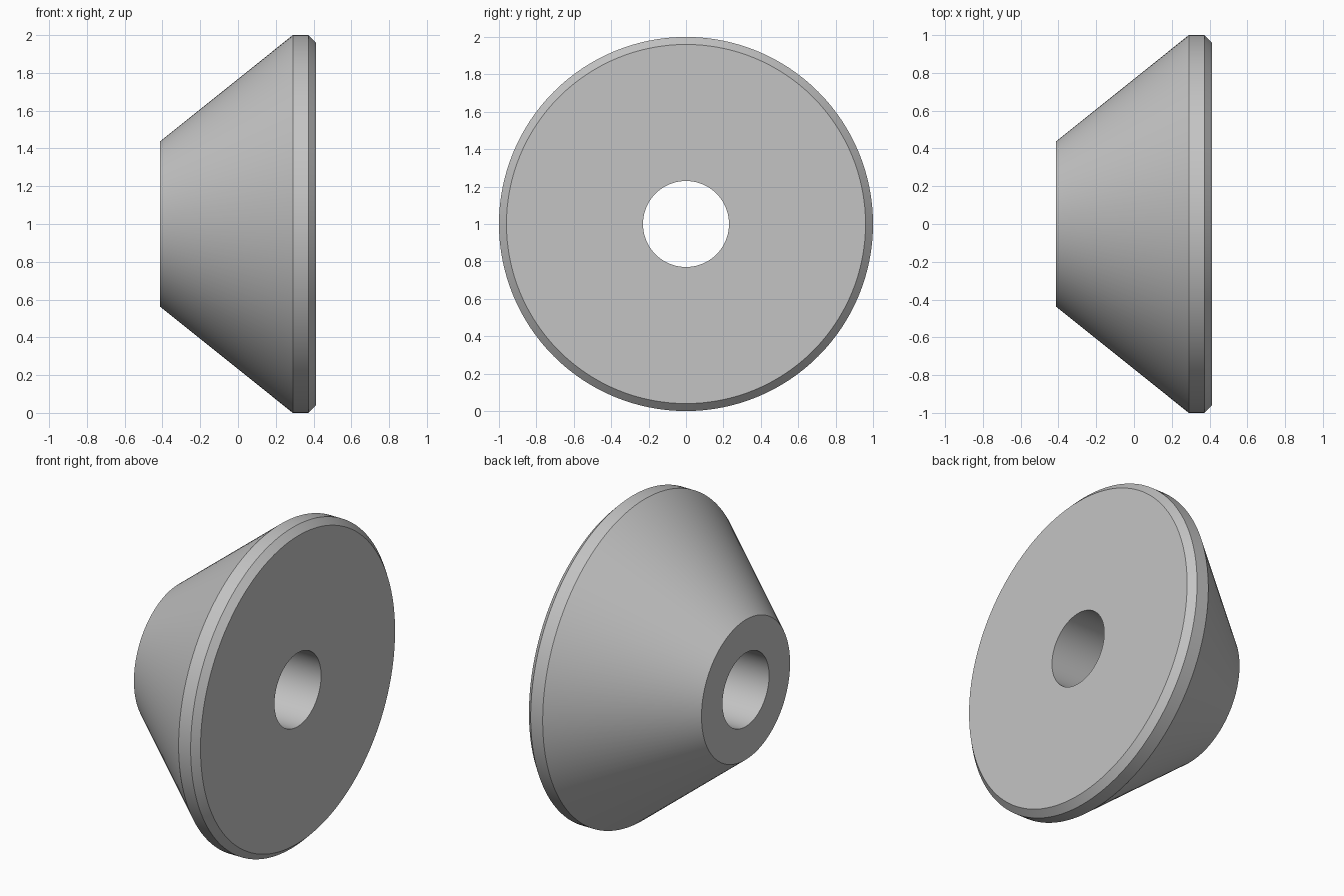
import bpy, bmesh, math
from mathutils import Matrix, Vector

cube = bpy.data.objects.get("Cube")
if cube:
    bpy.data.objects.remove(cube, do_unlink=True)

SEGMENTS = 128
HOLE_RADIUS = 0.23
HALF_WIDTH = 0.413

# One plain grey for the whole part
grey = bpy.data.materials.new("plain_grey")
grey.use_nodes = True
colour = (0.55, 0.55, 0.55, 1)
grey.diffuse_color = colour
grey.node_tree.nodes["Principled BSDF"].inputs["Base Color"].default_value = colour

# Closed cross-section as (x, radius): bore, small end, cone, rim, chamfer, large end
profile = [
    (-HALF_WIDTH, HOLE_RADIUS),
    (-HALF_WIDTH, 0.437),
    (0.29, 1.0),
    (0.373, 1.0),
    (HALF_WIDTH, 0.96),
    (HALF_WIDTH, HOLE_RADIUS),
]

# Revolve the section around the x axis
bm = bmesh.new()
rings = []
for x, radius in profile:
    start = Vector((x, 0, radius))
    rings.append([bm.verts.new(Matrix.Rotation(math.tau * i / SEGMENTS, 3, 'X') @ start)
                  for i in range(SEGMENTS)])
for k, ring in enumerate(rings):
    following = rings[(k + 1) % len(rings)]
    for i in range(SEGMENTS):
        j = (i + 1) % SEGMENTS
        bm.faces.new((ring[i], ring[j], following[j], following[i]))
bmesh.ops.recalc_face_normals(bm, faces=bm.faces)

mesh = bpy.data.meshes.new("conical_bushing")
bm.to_mesh(mesh)
bm.free()
mesh.materials.append(grey)
bushing = bpy.data.objects.new("conical_bushing", mesh)
bushing.location.z = 1
bpy.context.collection.objects.link(bushing)

# Smooth round surfaces, crisp rim edges
bpy.ops.object.select_all(action='DESELECT')
bushing.select_set(True)
bpy.context.view_layer.objects.active = bushing
bpy.ops.object.shade_smooth_by_angle(angle=math.radians(25))
